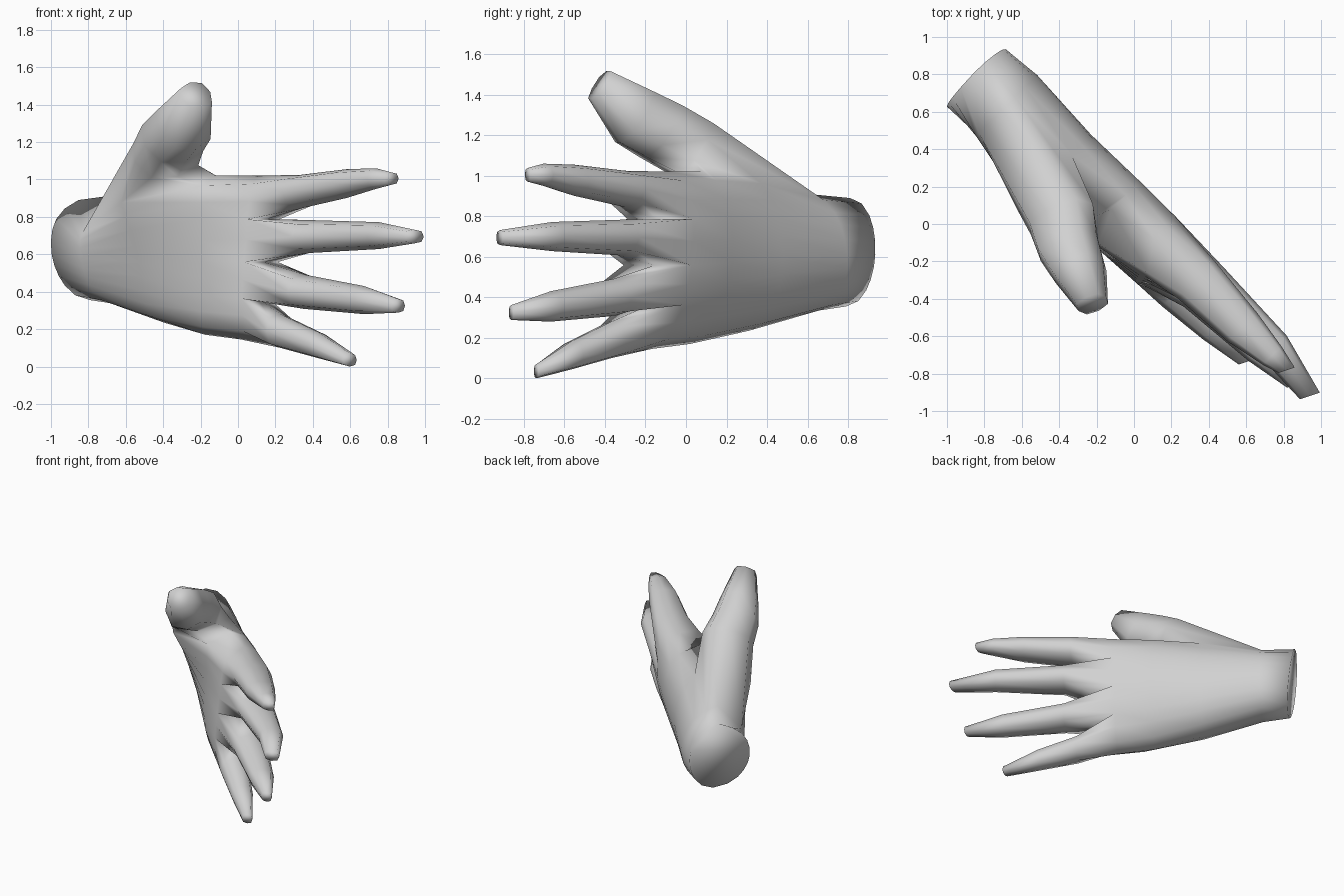
import bpy, bmesh, math
from mathutils import Vector

cube = bpy.data.objects.get("Cube")
if cube:
    bpy.data.objects.remove(cube)

bm = bmesh.new()
R = math.sqrt(0.5)
FORWARD = Vector((R, -R, 0))


def vert(u, w, z):
    """u runs wrist to fingertips, w palm to back of hand, z is up."""
    return bm.verts.new(((u + w) * R, (w - u) * R, z))


def bridge(a, b, skip=()):
    n = len(a)
    for i in range(n):
        if i not in skip:
            j = (i + 1) % n
            bm.faces.new((a[i], a[j], b[j], b[i]))


# Palm: cross-sections from the wrist to the knuckles, rounded on the
# back, flatter on the palm side, which leads towards the fingers
COLUMNS = (0, .11, .22, .35, .47, .62, .76, .88, 1)


def palm_ring(u, lead, low, high, palm_high, w_low, w_high, back, front,
              flat, thenar):
    def side(s, u, top, depth, power, swell):
        f = .05 + .9 * s
        bulge = (1 - (2 * f - 1) ** 2) ** power
        w = w_low + (w_high - w_low) * s + depth * bulge - swell * s ** 3
        return vert(u, w, low + (top - low) * f)
    ring = [side(s, u, high, back, .5, 0) for s in COLUMNS]
    ring.append(vert(u, w_high, high))
    ring += [side(s, u + lead, palm_high, -front, flat, thenar)
             for s in reversed(COLUMNS)]
    ring.append(vert(u, w_low, low))
    return ring


sections = [
    (-1.145, 0, .355, .89, .87, .0, -.03, .19, .25, .5, 0),
    (-.93, 0, .335, .91, .74, 0, -.07, .23, .20, .4, .07),
    (-.50, 0, .235, 1.00, .91, -.06, -.08, .245, .16, .25, .20),
    (-.14, .08, .170, 1.02, 1.01, -.11, -.03, .25, .15, .25, .08),
    (.13, .11, .145, 1.02, 1.02, -.11, .02, .22, .14, .25, .06),
]
rings = [palm_ring(*s) for s in sections]

# The wrist end leans back at the top
for v in rings[0]:
    v.co += FORWARD * .11 * (.6 - v.co.z)

THUMB_OPENING = (8, 9)
for i in range(4):
    bridge(rings[i], rings[i + 1], THUMB_OPENING if i in (1, 2) else ())
bm.faces.new(rings[0])
knuckles = rings[-1]

# Webs between neighbouring fingers
webs = [knuckles[19]]
for c in (2, 4, 6):
    middle = (knuckles[c].co + knuckles[18 - c].co) / 2
    webs.append(bm.verts.new(middle + FORWARD * .02))
webs.append(knuckles[9])

# Fingers: (u, w, z, half depth, half height), little finger to index
fingers = [
    [(.42, -.10, .19, .105, .09), (.70, -.095, .115, .08, .07),
     (.945, -.10, .035, .035, .035)],
    [(.50, .0, .40, .125, .092), (.95, .005, .355, .09, .075),
     (1.215, -.005, .325, .035, .037)],
    [(.50, .04, .695, .135, .088), (1.0, .065, .70, .09, .072),
     (1.315, .015, .695, .05, .037)],
    [(.45, .025, .935, .14, .09), (.80, .02, .978, .11, .077),
     (1.02, .025, 1.005, .07, .055), (1.13, .025, 1.005, .04, .034)],
]
C = .76
OCTAGON = ((C, -C), (1, 0), (C, C), (0, 1), (-C, C), (-1, 0), (-C, -C), (0, -1))
for k, stations in enumerate(fingers):
    c = 2 * k
    prev = [knuckles[c], knuckles[c + 1], knuckles[c + 2], webs[k + 1],
            knuckles[16 - c], knuckles[17 - c], knuckles[18 - c], webs[k]]
    for i, (u, w, z, hw, hz) in enumerate(stations):
        slant = .5 if i == len(stations) - 1 else 0
        ring = [vert(u + slant * a * hw, w + a * hw, z + b * hz)
                for a, b in OCTAGON]
        bridge(prev, ring)
        prev = ring
    bm.faces.new(prev)

# Thumb: grows out of the opening in the upper palm edge
A, B, D = rings[1:4]
prev = [A[8], B[8], D[8], D[9], D[10], B[10], A[10], A[9]]
axis = Vector((.745, -.38, .55)).normalized()
crest = Vector((-axis.z, 0, axis.x)).normalized()
outer = crest.cross(axis)
thumb = [((-.29, -.255, 1.135), .19, .15), ((-.16, -.335, 1.22), .17, .16),
         ((-.03, -.385, 1.29), .145, .16), ((.145, -.46, 1.45), .085, .085)]
for centre, depth, height in thumb:
    ring = [vert(*(Vector(centre) + outer * a * depth - crest * b * height))
            for a, b in OCTAGON]
    bridge(prev, ring)
    prev = ring
bm.faces.new(prev)

# Finish the single skin
bmesh.ops.delete(bm, geom=[v for v in bm.verts if not v.link_faces],
                 context='VERTS')
bmesh.ops.recalc_face_normals(bm, faces=bm.faces[:])
floor = min(v.co.z for v in bm.verts)
bmesh.ops.translate(bm, vec=(0, 0, -floor), verts=bm.verts[:])
mesh = bpy.data.meshes.new("hand")
bm.to_mesh(mesh)
bm.free()

GREY = (.64, .64, .64, 1)
grey = bpy.data.materials.new("light grey")
grey.use_nodes = True
grey.diffuse_color = GREY
grey.node_tree.nodes["Principled BSDF"].inputs["Base Color"].default_value = GREY
mesh.materials.append(grey)

hand = bpy.data.objects.new("hand", mesh)
bpy.context.collection.objects.link(hand)
bpy.context.view_layer.objects.active = hand
hand.select_set(True)
bpy.ops.object.shade_smooth()
